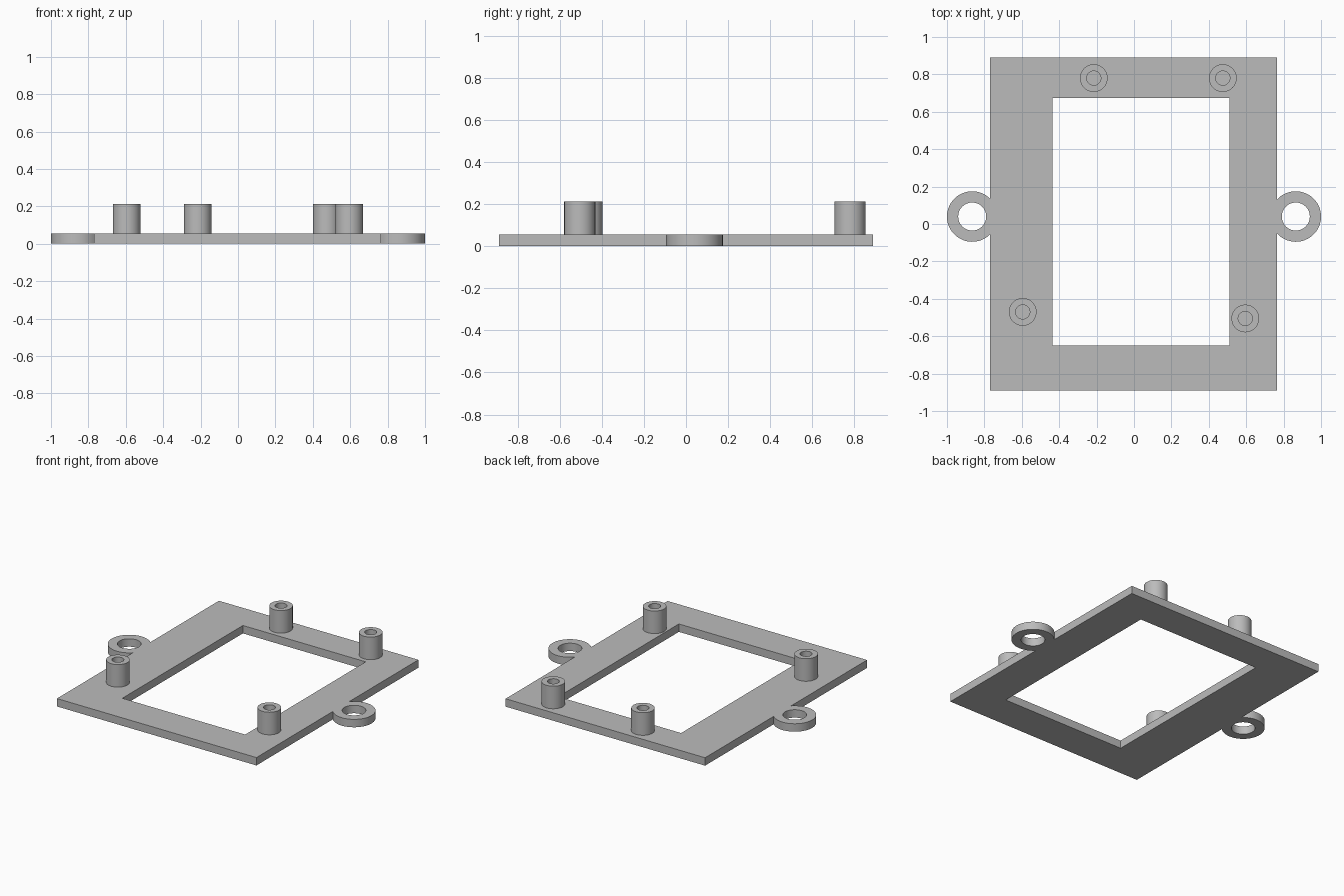
import bpy
from math import acos, cos, sin, pi, radians

cube = bpy.data.objects.get("Cube")
if cube:
    bpy.data.objects.remove(cube, do_unlink=True)

gray = bpy.data.materials.new("light_gray")
gray.use_nodes = True
color = (0.5, 0.5, 0.5, 1)
gray.diffuse_color = color
gray.node_tree.nodes["Principled BSDF"].inputs["Base Color"].default_value = color

THICK = 0.055
PLATE_X = (-0.77, 0.765)


def arc(x, y, r, start=0, sweep=2 * pi, n=48):
    """Points along an arc; a full circle leaves out the repeated end point."""
    steps = n if sweep >= 2 * pi else n - 1
    return [(x + r * cos(start + sweep * i / steps),
             y + r * sin(start + sweep * i / steps)) for i in range(n)]


def rect(x0, x1, y0, y1):
    return [(x0, y0), (x1, y0), (x1, y1), (x0, y1)]


def extrude(name, outlines, z0, z1):
    """Fill the outer outline minus the inner ones and extrude it from z0 to z1."""
    curve = bpy.data.curves.new(name, "CURVE")
    curve.dimensions = "2D"
    curve.fill_mode = "BOTH"
    curve.extrude = (z1 - z0) / 2
    for points in outlines:
        spline = curve.splines.new("POLY")
        spline.points.add(len(points) - 1)
        for p, (x, y) in zip(spline.points, points):
            p.co = (x, y, 0, 1)
        spline.use_cyclic_u = True
    obj = bpy.data.objects.new(name, curve)
    bpy.context.collection.objects.link(obj)
    obj.location.z = (z0 + z1) / 2
    bpy.ops.object.select_all(action="DESELECT")
    obj.select_set(True)
    bpy.context.view_layer.objects.active = obj
    bpy.ops.object.convert(target="MESH")
    obj = bpy.context.object
    obj.data.materials.clear()
    obj.data.materials.append(gray)
    bpy.ops.object.shade_smooth_by_angle(angle=radians(30))
    return obj


# Rectangular frame with an off-centre window
extrude("frame_plate", [rect(*PLATE_X, -0.89, 0.89),
                        rect(-0.435, 0.51, -0.65, 0.675)], 0, THICK)

# Mounting ears, trimmed where they meet the frame edge
EAR_X, EAR_Y, EAR_R = 0.865, 0.04, 0.135
for name, side, edge in (("right_ear", -1, PLATE_X[0]), ("left_ear", 1, PLATE_X[1])):
    half = acos((edge * side - EAR_X) / EAR_R)
    middle = 0 if side > 0 else pi
    extrude(name, [arc(side * EAR_X, EAR_Y, EAR_R, middle - half, 2 * half),
                   arc(side * EAR_X, EAR_Y, 0.075)], 0, THICK)

# Hollow standoff posts
posts = {"back_right_post": (-0.215, 0.78), "back_left_post": (0.475, 0.78),
         "front_right_post": (-0.595, -0.47), "front_left_post": (0.595, -0.505)}
for name, (x, y) in posts.items():
    extrude(name, [arc(x, y, 0.074), arc(x, y, 0.038)], THICK, 0.212)
